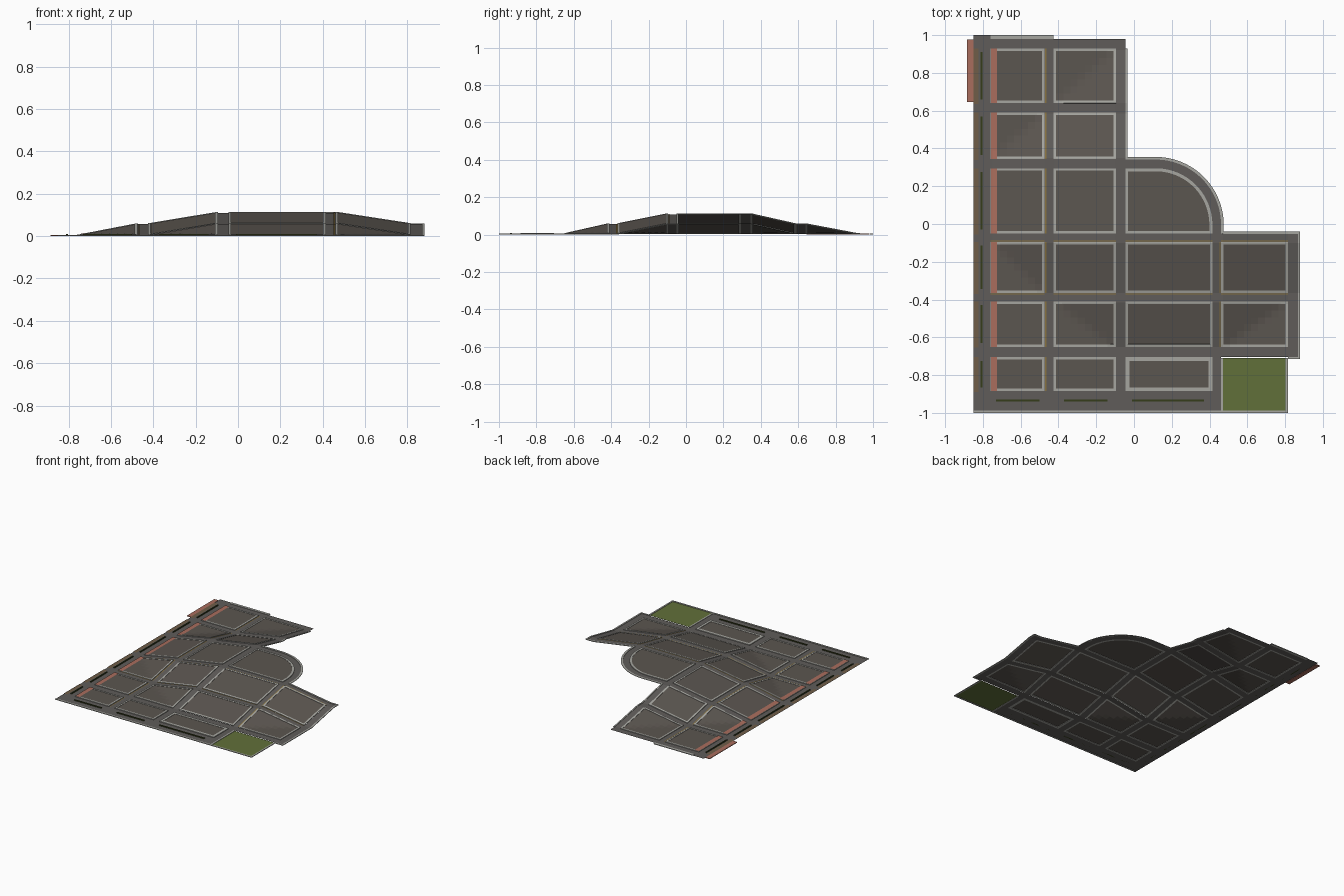
import bpy, bmesh, math

if "Cube" in bpy.data.objects:
    bpy.data.objects.remove(bpy.data.objects["Cube"])


def mat(name, rgb):
    m = bpy.data.materials.new(name)
    m.diffuse_color = (*rgb, 1)
    m.use_nodes = True
    m.node_tree.nodes["Principled BSDF"].inputs["Base Color"].default_value = m.diffuse_color
    return m


ASPHALT = mat("asphalt", (0.115, 0.108, 0.102))
GROUND = mat("block_ground", (0.105, 0.092, 0.08))
KERB = mat("light_kerb", (0.38, 0.38, 0.35))
GRASS = mat("grass", (0.12, 0.16, 0.042))
HEDGE = mat("hedge_green", (0.035, 0.045, 0.01))
BRICK = mat("brick_red", (0.40, 0.155, 0.11))
EARTH = mat("earth_brown", (0.16, 0.11, 0.065))
MUSTARD = mat("mustard", (0.25, 0.17, 0.05))

# Hill: terrace levels along x and along y, added and clamped
RAMP_X = [(-0.75, 0), (-0.475, 1), (-0.42, 1), (-0.1, 2), (0.47, 2), (0.815, 1), (0.9, 1)]
RAMP_Y = [(-0.65, 0), (-0.415, 1), (-0.365, 1), (-0.1, 2), (0.35, 2), (0.585, 1), (0.64, 1), (0.92, 0)]
STEP = 0.053


def ramp(table, v):
    if v <= table[0][0]:
        return table[0][1]
    for (a, p), (b, q) in zip(table, table[1:]):
        if v <= b:
            return p + (q - p) * (v - a) / (b - a)
    return table[-1][1]


def hill(x, y):
    return 0.003 + STEP * max(0, ramp(RAMP_X, x) + ramp(RAMP_Y, y) - 2)


def cuts(a, b, table):
    marks = sorted({a, b} | {v for v, _ in table if a + 0.002 < v < b - 0.002})
    out = [a]
    for p, q in zip(marks, marks[1:]):
        n = max(1, math.ceil((q - p) / 0.04))
        out += [p + (q - p) * i / n for i in range(1, n + 1)]
    return out


def finish(name, bm, material, thick=0):
    bmesh.ops.remove_doubles(bm, verts=bm.verts, dist=0.0001)
    me = bpy.data.meshes.new(name)
    bm.to_mesh(me)
    bm.free()
    me.materials.append(material)
    ob = bpy.data.objects.new(name, me)
    bpy.context.collection.objects.link(ob)
    if thick:
        mod = ob.modifiers.new("thickness", "SOLIDIFY")
        mod.thickness, mod.offset = thick, -1
    return ob


def drape(name, rects, dz, material, thick=0):
    """Lay rectangles (x0, x1, y0, y1) over the hill."""
    bm = bmesh.new()
    for x0, x1, y0, y1 in rects:
        xs, ys = cuts(x0, x1, RAMP_X), cuts(y0, y1, RAMP_Y)
        g = [[bm.verts.new((x, y, hill(x, y) + dz)) for x in xs] for y in ys]
        for j in range(len(ys) - 1):
            for i in range(len(xs) - 1):
                bm.faces.new((g[j][i], g[j][i + 1], g[j + 1][i + 1], g[j + 1][i]))
    return finish(name, bm, material, thick)


def frame(x0, x1, y0, y1, w):
    return [(x0, x1, y0, y0 + w), (x0, x1, y1 - w, y1),
            (x0, x0 + w, y0 + w, y1 - w), (x1 - w, x1, y0 + w, y1 - w)]


# City grid
COLS = [(-0.76, -0.475), (-0.425, -0.095), (-0.045, 0.415), (0.46, 0.815)]
ROWS = [(-0.885, -0.705), (-0.65, -0.41), (-0.365, -0.095), (-0.05, 0.295), (0.345, 0.59), (0.64, 0.93)]
blocks = [(c, r) for c in range(4) for r in range(6)
          if c < 2 or (c == 2 and r < 3) or (c == 3 and r in (1, 2))]

# Roads: every grid cell that is inside the footprint and not a block
ex = [-0.85] + [v for c in COLS for v in c] + [0.88]
ey = [-1.0] + [v for r in ROWS for v in r] + [0.98]
roads = [(-0.85, -0.76, 0.98, 1.0)]
for i in range(len(ex) - 1):
    for j in range(len(ey) - 1):
        mx, my = (ex[i] + ex[i + 1]) / 2, (ey[j] + ey[j + 1]) / 2
        inside = mx < -0.045 or (mx < 0.46 and my < -0.05) or -0.705 < my < -0.05
        if inside and not (i % 2 and j % 2):
            roads.append((ex[i], ex[i + 1], ey[j], ey[j + 1]))
drape("roads", roads, 0, ASPHALT)

# Blocks with raised light kerbs
for c, r in blocks:
    x0, x1 = COLS[c]
    y0, y1 = ROWS[r]
    w = 0.02 if (c, r) == (2, 0) else 0.013
    drape(f"block_ground_{c}_{r}", [(x0 + w, x1 - w, y0 + w, y1 - w)], 0.003, GROUND)
    drape(f"block_kerb_{c}_{r}", frame(x0, x1, y0, y1, w), 0.005, KERB, 0.005)

# Rounded corner block on the summit
CX, CY, X0, Y0 = 0.115, -0.005, -0.045, -0.05


def path(r):
    arc = [(CX + r * math.sin(a), CY + r * math.cos(a))
           for a in (math.pi / 2 * i / 24 for i in range(25))]
    return [(X0, CY + r)] + arc + [(CX + r, Y0)]


TOP = 0.003 + 2 * STEP


def band(name, r0, r1, dz, material, thick=0):
    bm = bmesh.new()
    inner = [bm.verts.new((x, y, TOP + dz)) for x, y in path(r0)]
    outer = [bm.verts.new((x, y, TOP + dz)) for x, y in path(r1)]
    for i in range(len(inner) - 1):
        bm.faces.new((inner[i], inner[i + 1], outer[i + 1], outer[i]))
    finish(name, bm, material, thick)


band("curved_road", 0.3, 0.358, 0, ASPHALT)
band("curved_road_border", 0.346, 0.36, 0.004, KERB, 0.004)
band("round_block_kerb", 0.284, 0.3, 0.005, KERB, 0.005)
drape("round_block_straight_kerbs",
      [(X0, X0 + 0.013, Y0, 0.295), (X0, 0.415, Y0, Y0 + 0.013)], 0.005, KERB, 0.005)
bm = bmesh.new()
bm.faces.new([bm.verts.new((x, y, TOP + 0.003)) for x, y in [(X0, Y0)] + path(0.285)][::-1])
finish("round_block_ground", bm, GROUND)

# Grass plot in the front right corner
drape("grass_plot", [(0.472, 0.803, -0.987, -0.71)], 0, GRASS)

# Light edging along the outer rim
drape("outer_edging", [
    (-0.85, 0.815, -1.0, -0.987), (0.803, 0.815, -0.987, -0.71), (0.46, 0.472, -0.987, -0.71),
    (0.47, 0.88, -0.052, -0.04), (0.868, 0.88, -0.715, -0.052), (0.815, 0.868, -0.715, -0.705),
    (-0.045, -0.035, 0.35, 0.93), (-0.76, -0.425, 0.98, 1.0)], 0.003, KERB, 0.005)

# Brick paving, earth verge and hedges down the left side
drape("brick_strips", [(-0.758, -0.724, y0, y1) for y0, y1 in ROWS], 0.0065, BRICK)
drape("brick_apron", [(-0.885, -0.85, 0.645, 0.978)], 0.002, BRICK, 0.005)
drape("earth_verge", [(-0.85, -0.822, y0 - 0.005, y1) for y0, y1 in ROWS], 0.003, EARTH)
drape("left_hedges", [(-0.812, -0.803, y0 + 0.02, y1 - 0.02) for y0, y1 in ROWS], 0.006, HEDGE, 0.006)
drape("front_hedges", [(x0, x1, -0.94, -0.93)
                       for x0, x1 in ((-0.73, -0.5), (-0.37, -0.14), (-0.01, 0.37))],
      0.006, HEDGE, 0.006)

# Thin mustard road lines beside the kerbs
lines = [(-0.47, -0.464, y0, y1) for y0, y1 in ROWS]
lines += [(0.452, 0.458, y0, y1) for y0, y1 in ROWS[1:3]]
lines += [(x0, x1, y, y + 0.006) for x0, x1 in COLS for y in (-0.373, -0.093)]
drape("mustard_lines", lines, 0.002, MUSTARD)
